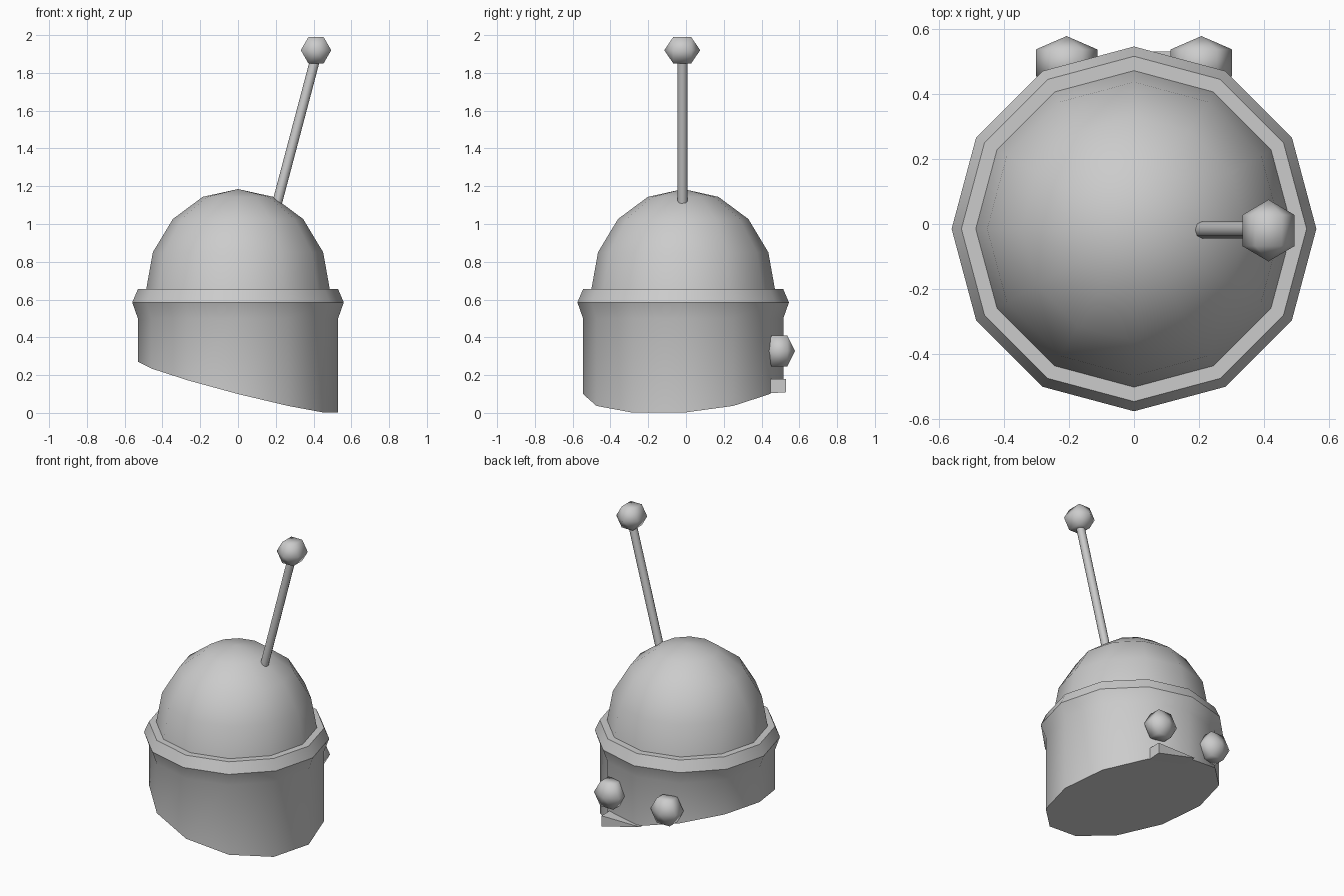
import bpy, bmesh, math
from mathutils import Matrix, Vector

cube = bpy.data.objects.get("Cube")
if cube:
    bpy.data.objects.remove(cube)

SIDES = 12
MID_Y = -0.015        # axis of the helmet
SHELL_R = 0.53

grey = bpy.data.materials.new("plain grey")
grey.use_nodes = True
grey.diffuse_color = (0.6, 0.6, 0.6, 1)
grey.node_tree.nodes["Principled BSDF"].inputs["Base Color"].default_value = (0.6, 0.6, 0.6, 1)


def finish(name, bm, angle):
    """Turn a bmesh into a smooth-shaded grey object."""
    bmesh.ops.recalc_face_normals(bm, faces=bm.faces[:])
    mesh = bpy.data.meshes.new(name)
    bm.to_mesh(mesh)
    bm.free()
    mesh.materials.append(grey)
    obj = bpy.data.objects.new(name, mesh)
    bpy.context.collection.objects.link(obj)
    bpy.ops.object.select_all(action='DESELECT')
    obj.select_set(True)
    bpy.context.view_layer.objects.active = obj
    bpy.ops.object.shade_smooth_by_angle(angle=math.radians(angle))
    return obj


def slant(x, y):
    """Height of the slanted underside."""
    t = math.radians(-15)
    along = x * math.cos(t) + (y - MID_Y) * math.sin(t)
    return 0.136 - 0.14 * along / SHELL_R


def ring(bm, r, z):
    """Ring of vertices; z may be a height or a function of x and y."""
    verts = []
    for i in range(SIDES):
        a = math.tau * i / SIDES
        x, y = r * math.cos(a), MID_Y + r * math.sin(a)
        verts.append(bm.verts.new((x, y, z(x, y) if callable(z) else z)))
    return verts


def bridge(bm, low, high):
    for i in range(SIDES):
        j = (i + 1) % SIDES
        bm.faces.new((low[i], low[j], high[j], high[i]))


# Helmet shell with flared rim and slanted closed bottom
bm = bmesh.new()
profile = [(SHELL_R, slant), (SHELL_R, 0.5), (0.56, 0.585), (SHELL_R, 0.655), (0.485, 0.655)]
rings = [ring(bm, r, z) for r, z in profile]
bm.faces.new(rings[0])
for low, high in zip(rings, rings[1:]):
    bridge(bm, low, high)
finish("helmet_shell", bm, 35)

# Dome
bm = bmesh.new()
rings = []
for k in range(4):
    a = math.radians(22.5 * k)
    rings.append(ring(bm, 0.488 * math.cos(a), 0.643 + 0.542 * math.sin(a)))
for low, high in zip(rings, rings[1:]):
    bridge(bm, low, high)
tip = bm.verts.new((0, MID_Y, 1.185))
for i in range(SIDES):
    bm.faces.new((rings[-1][i], rings[-1][(i + 1) % SIDES], tip))
finish("dome", bm, 35)

# Antenna rod
bm = bmesh.new()
foot, head = Vector((0.208, MID_Y - 0.003, 1.115)), Vector((0.408, MID_Y - 0.003, 1.87))
axis = head - foot
place = Matrix.Translation((foot + head) / 2) @ axis.to_track_quat('Z', 'Y').to_matrix().to_4x4()
bmesh.ops.create_cone(bm, cap_ends=True, segments=8, radius1=0.026, radius2=0.026,
                      depth=axis.length, matrix=place)
finish("antenna_rod", bm, 50)


def knob(name, center, r, depth):
    """Six-sided ball with its poles along y and a corner on top."""
    bm = bmesh.new()
    bmesh.ops.create_uvsphere(bm, u_segments=6, v_segments=3, radius=1)
    turn = Matrix.Rotation(math.radians(90), 4, 'X') @ Matrix.Rotation(math.radians(90), 4, 'Z')
    bm.transform(Matrix.Translation(center) @ Matrix.Diagonal((r, depth, r, 1)) @ turn)
    finish(name, bm, 80)


# Antenna ball and the two rear knobs
knob("antenna_ball", (0.413, -0.02, 1.92), 0.093, 0.095)
for name, x in (("rear_knob_left", 0.207), ("rear_knob_right", -0.207)):
    knob(name, (x, 0.495, 0.328), 0.109, 0.082)

# Rear block, trimmed by the slanted underside
bm = bmesh.new()
bmesh.ops.create_cube(bm, size=1)
bm.transform(Matrix.Translation((0.11, 0.485, 0.15)) @ Matrix.Diagonal((0.28, 0.09, 0.06, 1)))
for v in bm.verts:
    if v.co.z < 0.15:
        v.co.z = min(0.179, slant(v.co.x, v.co.y))
finish("rear_block", bm, 30)
